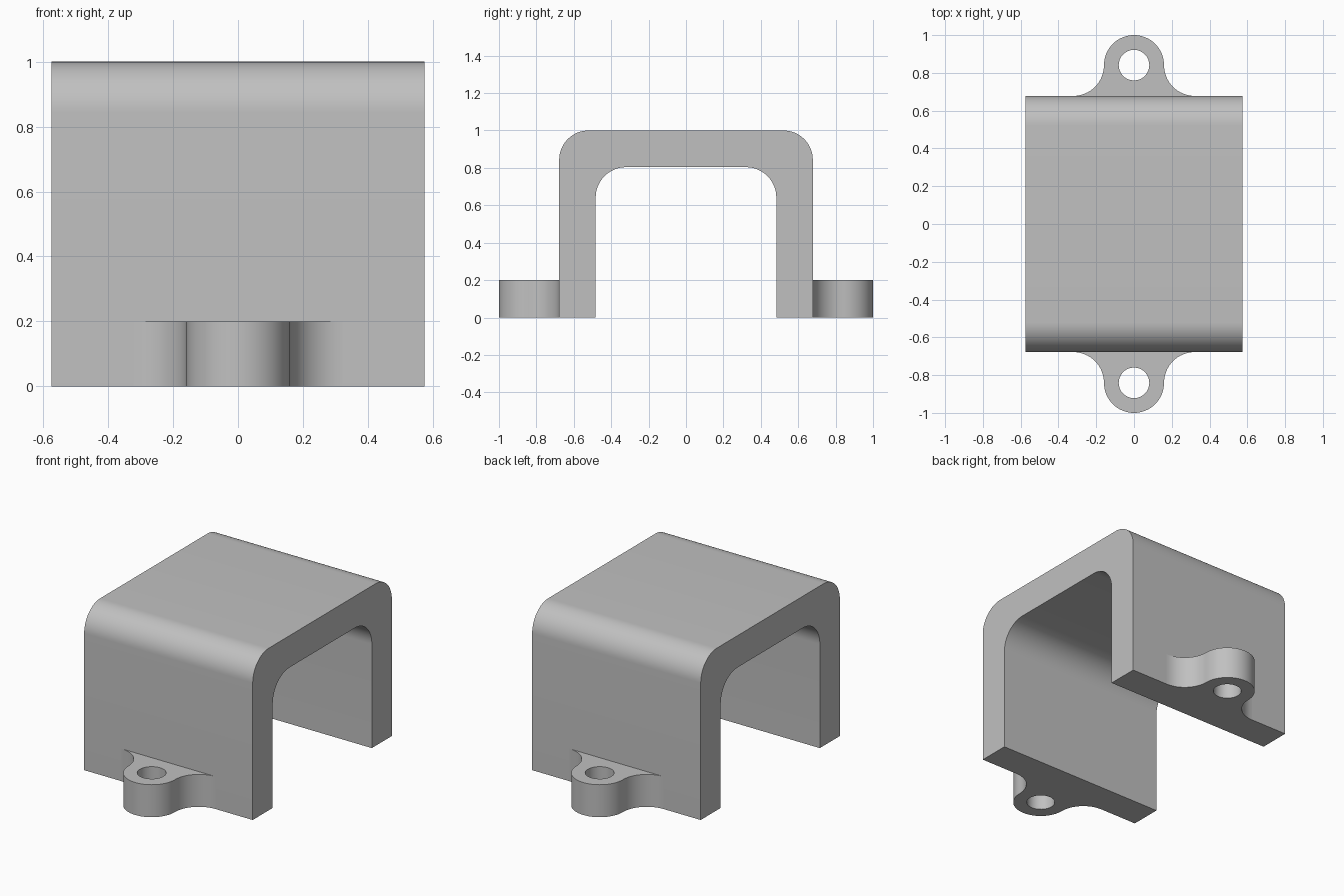
import bpy
import bmesh
from math import cos, sin, pi, radians
from mathutils import Matrix, Vector

if "Cube" in bpy.data.objects:
    bpy.data.objects.remove(bpy.data.objects["Cube"], do_unlink=True)

HALF_WIDTH = 0.575   # along x
WALL_Y = 0.678       # outer wall face
INNER_Y = 0.483      # inner wall face
HEIGHT, CEILING = 1.0, 0.804
LUG_HEIGHT = 0.2
LUG_R, HOLE_R = 0.159, 0.081
LUG_Y = 1 - LUG_R    # hole centre

grey = bpy.data.materials.new("plain grey")
grey.use_nodes = True
colour = (0.53, 0.53, 0.53, 1)
grey.diffuse_color = colour
bsdf = next(n for n in grey.node_tree.nodes if n.type == "BSDF_PRINCIPLED")
bsdf.inputs["Base Color"].default_value = colour


def arc(cx, cy, r, start, end, steps):
    """Points along a circular arc, angles in degrees."""
    angles = [radians(start + (end - start) * i / steps) for i in range(steps + 1)]
    return [(cx + r * cos(a), cy + r * sin(a)) for a in angles]


def extruded(name, loops, depth, matrix):
    """Solid made from closed 2D loops; extra loops become holes."""
    bm = bmesh.new()
    edges = []
    for loop in loops:
        verts = [bm.verts.new((u, v, 0)) for u, v in loop]
        edges += [bm.edges.new((a, b)) for a, b in zip(verts, verts[1:] + verts[:1])]
    if len(loops) == 1:
        bm.faces.new(verts)
    else:
        bmesh.ops.triangle_fill(bm, edges=edges, use_beauty=True, normal=(0, 0, 1))
    solid = bmesh.ops.extrude_face_region(bm, geom=bm.faces[:], use_keep_orig=True)
    moved = [g for g in solid["geom"] if isinstance(g, bmesh.types.BMVert)]
    bmesh.ops.translate(bm, verts=moved, vec=(0, 0, depth))
    bm.transform(matrix)
    bmesh.ops.recalc_face_normals(bm, faces=bm.faces[:])
    mesh = bpy.data.meshes.new(name)
    bm.to_mesh(mesh)
    bm.free()
    mesh.materials.append(grey)
    obj = bpy.data.objects.new(name, mesh)
    bpy.context.collection.objects.link(obj)
    bpy.ops.object.select_all(action="DESELECT")
    obj.select_set(True)
    bpy.context.view_layer.objects.active = obj
    bpy.ops.object.shade_smooth_by_angle(angle=radians(30))
    return obj


def arch(y, z, r):
    """Rounded arch from the +y foot over to the -y foot."""
    return ([(y, 0)] + arc(y - r, z - r, r, 0, 90, 16)
            + arc(r - y, z - r, r, 90, 180, 16) + [(-y, 0)])


# Saddle body: thick rounded arch swept along x
yz_to_world = Matrix(((0, 0, 1, -HALF_WIDTH), (1, 0, 0, 0), (0, 1, 0, 0), (0, 0, 0, 1)))
profile = arch(WALL_Y, HEIGHT, 0.157) + arch(INNER_Y, CEILING, 0.163)[::-1]
extruded("saddle_body", [profile], 2 * HALF_WIDTH, yz_to_world)

# Screw lugs: round eye flared into the wall by concave fillets
fillet = LUG_Y - WALL_Y
outline = (arc(LUG_R + fillet, LUG_Y, fillet, 270, 180, 16)
           + arc(0, LUG_Y, LUG_R, 0, 180, 32)[1:]
           + arc(-LUG_R - fillet, LUG_Y, fillet, 0, -90, 16)[1:])
hole = arc(0, LUG_Y, HOLE_R, 0, 360, 32)[:-1]
for name, turn in (("back_lug", 0), ("front_lug", pi)):
    extruded(name, [outline, hole], LUG_HEIGHT, Matrix.Rotation(turn, 4, "Z"))
